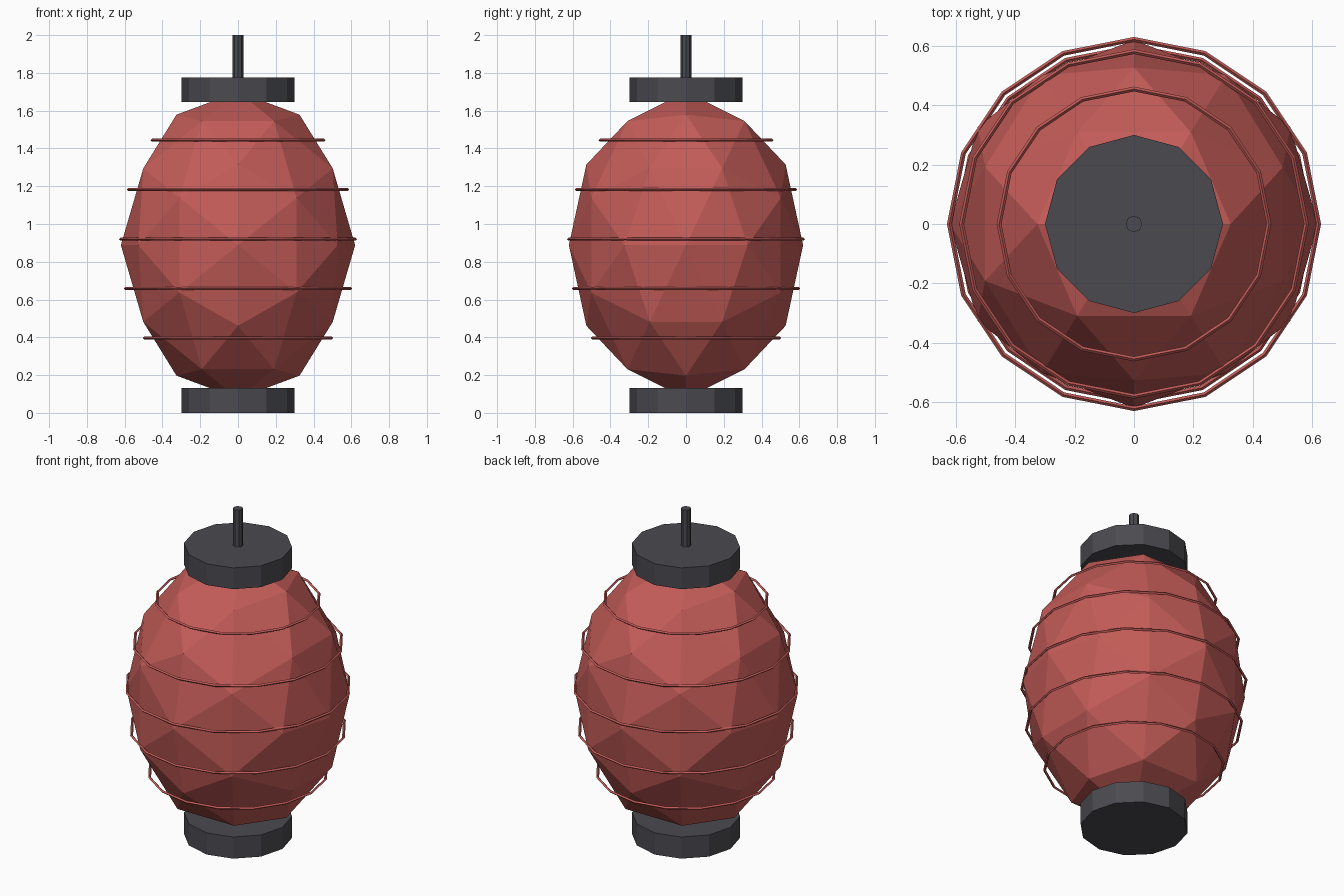
import bpy, bmesh, math
from mathutils import Vector

if "Cube" in bpy.data.objects:
    bpy.data.objects.remove(bpy.data.objects["Cube"])

CZ, RX, RZ = 0.888, 0.62, 0.812   # lantern body centre and radii


def material(name, rgb):
    m = bpy.data.materials.new(name)
    lin = [(c / 255 / 12.92 if c < 11 else ((c / 255 + 0.055) / 1.055) ** 2.4) for c in rgb]
    m.diffuse_color = (*lin, 1)
    m.use_nodes = True
    m.node_tree.nodes["Principled BSDF"].inputs["Base Color"].default_value = m.diffuse_color
    return m


red = material("paper red", (196, 92, 88))
dark = material("dark grey", (74, 74, 80))


def cylinder(name, radius, z0, z1, sides, mat):
    bpy.ops.mesh.primitive_cylinder_add(vertices=sides, radius=radius, depth=z1 - z0,
                                        location=(0, 0, (z0 + z1) / 2))
    ob = bpy.context.object
    ob.name = name
    ob.data.materials.append(mat)
    return ob


# Paper body: once-subdivided icosahedron, stretched upward
g = (1 + 5 ** 0.5) / 2
corners = []
for s in (-1, 1):
    for t in (-g, g):
        corners += [Vector((s, 0, t)), Vector((0, t, s)), Vector((t, s, 0))]
points = [v.normalized() for v in corners]
for i, a in enumerate(corners):
    for b in corners[i + 1:]:
        if (a - b).length < 2.1:
            points.append((a + b).normalized())
bm = bmesh.new()
for p in points:
    bm.verts.new((p.x * RX, p.y * RX, CZ + p.z * RZ))
bmesh.ops.convex_hull(bm, input=bm.verts)
bmesh.ops.recalc_face_normals(bm, faces=bm.faces)
mesh = bpy.data.meshes.new("lantern_body")
bm.to_mesh(mesh)
bm.free()
mesh.materials.append(red)
bpy.context.collection.objects.link(bpy.data.objects.new("lantern_body", mesh))

# Thin ribs hugging the body
for i in range(5):
    z = 0.396 + 0.262 * i
    r = RX * math.sqrt(1 - ((z - CZ) / RZ) ** 2) + 0.003
    bpy.ops.mesh.primitive_torus_add(major_radius=r, minor_radius=0.008, major_segments=16,
                                     minor_segments=4, location=(0, 0, z))
    rib = bpy.context.object
    rib.name = f"rib_{i + 1}"
    rib.data.materials.append(red)

# End caps and hanging rod
cylinder("bottom_cap", 0.30, 0.0, 0.132, 12, dark)
cylinder("top_cap", 0.30, 1.645, 1.775, 12, dark)
cylinder("hanging_rod", 0.028, 1.77, 2.0, 8, dark)
